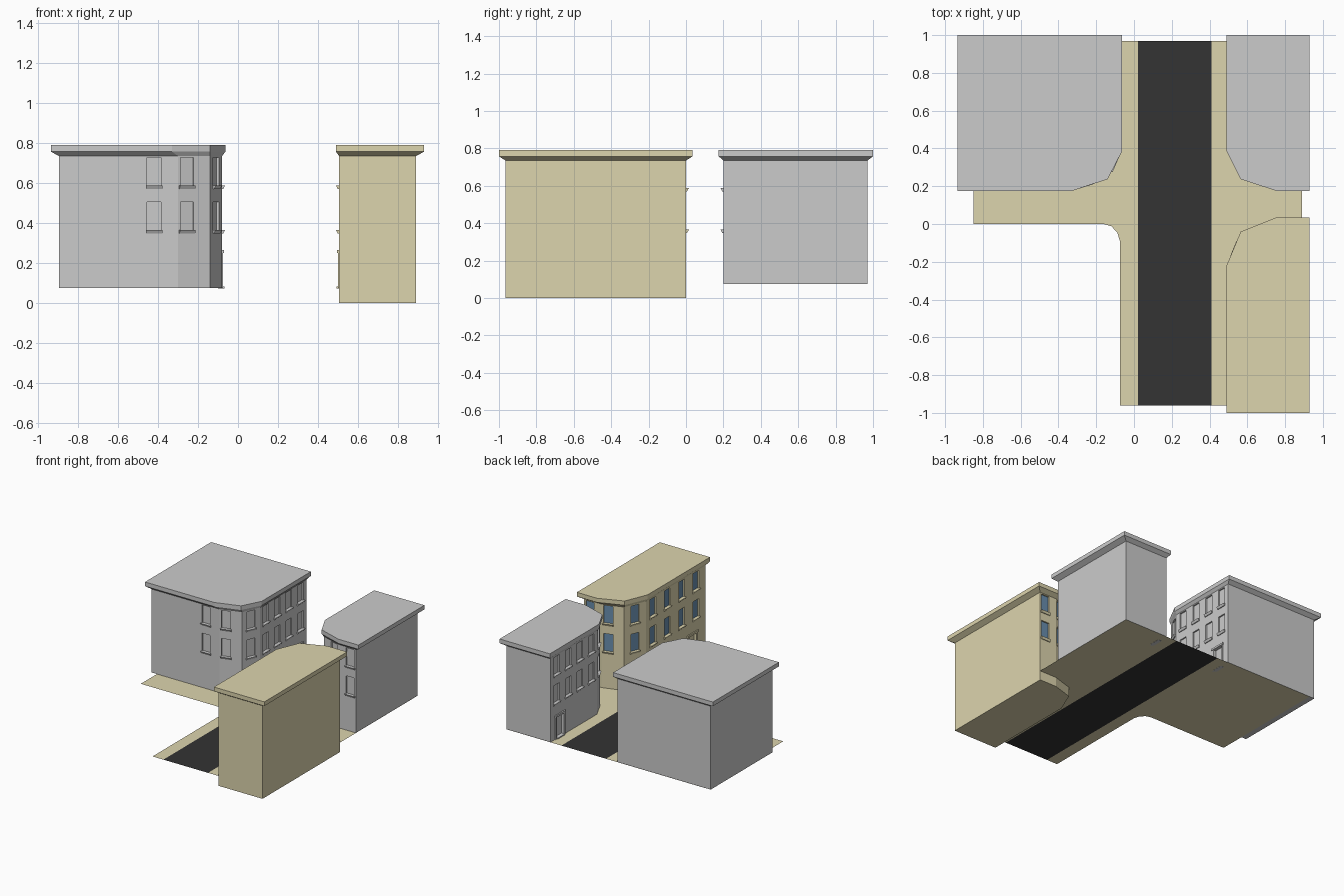
import bpy, bmesh
from mathutils import Vector

if "Cube" in bpy.data.objects:
    bpy.data.objects.remove(bpy.data.objects["Cube"])

GROUND = 0.075


def material(name, rgb):
    m = bpy.data.materials.new(name)
    m.diffuse_color = (*rgb, 1)
    m.use_nodes = True
    m.node_tree.nodes["Principled BSDF"].inputs["Base Color"].default_value = m.diffuse_color
    return m


CREAM = material("cream", (0.72, 0.66, 0.42))
ASPHALT = material("asphalt", (0.033, 0.033, 0.033))
GLASS = material("glass", (0.14, 0.27, 0.42))


def finish(bm, name, mat=None):
    bmesh.ops.recalc_face_normals(bm, faces=bm.faces)
    me = bpy.data.meshes.new(name)
    bm.to_mesh(me)
    bm.free()
    ob = bpy.data.objects.new(name, me)
    bpy.context.collection.objects.link(ob)
    if mat:
        me.materials.append(mat)
    return ob


def loft(name, levels, mat=None):
    """Closed solid through (outline, z) levels."""
    bm = bmesh.new()
    rings = [[bm.verts.new((x, y, z)) for x, y in pts] for pts, z in levels]
    n = len(rings[0])
    for a, b in zip(rings, rings[1:]):
        for i in range(n):
            j = (i + 1) % n
            bm.faces.new((a[i], a[j], b[j], b[i]))
    bm.faces.new(rings[0][::-1])
    bm.faces.new(rings[-1])
    return finish(bm, name, mat)


def flat(name, pts, mat):
    """Single upward-facing sheet at street level."""
    bm = bmesh.new()
    bm.faces.new([bm.verts.new((x, y, GROUND)) for x, y in pts])
    return finish(bm, name, mat)


def wall_box(bm, wall, t, width, inner, outer, z0, z1, taper=0.0):
    """Block at fraction t along a wall, from inner to outer depth; taper pulls the lower lip in."""
    p, q = Vector((*wall[0], 0)), Vector((*wall[1], 0))
    along = (q - p).normalized()
    out = Vector((along.y, -along.x, 0))
    c = p.lerp(q, t)
    vs = [bm.verts.new(c + along * (u * width / 2) + out * d + Vector((0, 0, z)))
          for z, o in ((z0, outer - taper), (z1, outer))
          for u, d in ((-1, inner), (1, inner), (1, o), (-1, o))]
    for f in ((3, 2, 1, 0), (4, 5, 6, 7), (0, 1, 5, 4), (1, 2, 6, 5), (2, 3, 7, 6), (3, 0, 4, 7)):
        bm.faces.new([vs[i] for i in f])


def building(name, walls, roof, base, openings, door, mat, glass):
    """openings: (wall index, fraction) per window column; door: the same for one doorway."""
    side = lambda i: (walls[i], walls[(i + 1) % len(walls)])
    body = loft(name + "_walls", [(walls, base), (walls, 0.74)], mat)
    loft(name + "_cornice", [(walls, 0.735), (roof, 0.757), (roof, 0.79)], mat)
    cut, panes, sills, frame, leaf = (bmesh.new() for _ in range(5))
    # Two storeys of recessed windows with tapered sills
    for i, t in openings:
        for z in (0.365, 0.587):
            wall_box(cut, side(i), t, 0.07, -0.013, 0.02, z, z + 0.14)
            wall_box(panes, side(i), t, 0.07, -0.015, -0.011, z, z + 0.14)
            wall_box(sills, side(i), t, 0.082, -0.004, 0.015, z - 0.017, z, 0.009)
    # Doorway with leaf, surround and threshold
    w, t = side(door[0]), door[1]
    length = (Vector(w[1]) - Vector(w[0])).length
    wall_box(cut, w, t, 0.09, -0.02, 0.02, GROUND + 0.008, 0.25)
    wall_box(leaf, w, t, 0.09, -0.022, -0.017, GROUND + 0.008, 0.25)
    for s in (-1, 1):
        wall_box(frame, w, t + s * 0.052 / length, 0.014, -0.004, 0.006, GROUND, 0.25)
    wall_box(frame, w, t, 0.13, -0.004, 0.01, 0.25, 0.265)
    wall_box(frame, w, t, 0.09, -0.02, 0.012, GROUND - 0.001, GROUND + 0.008)

    cutter = finish(cut, name + "_cutter")
    cutter.hide_render = True
    mod = body.modifiers.new("openings", "BOOLEAN")
    mod.operation, mod.solver, mod.object = "DIFFERENCE", "EXACT", cutter
    bpy.context.view_layer.objects.active = body
    bpy.ops.object.modifier_apply(modifier=mod.name)
    bpy.data.objects.remove(cutter)
    finish(panes, name + "_window_panes", glass)
    finish(sills, name + "_window_sills", mat)
    finish(frame, name + "_door_frame", mat)
    finish(leaf, name + "_door", mat)


# Left corner block
building("left_block",
         [(-0.895, 0.2), (-0.3, 0.2), (-0.14, 0.25), (-0.08, 0.39), (-0.08, 0.97), (-0.895, 0.97)],
         [(-0.935, 0.175), (-0.33, 0.175), (-0.14, 0.237), (-0.063, 0.385), (-0.063, 1), (-0.935, 1)],
         GROUND + 0.001,
         [(0, 0.8), (1, 0.28), (2, 0.5)] + [(3, k) for k in (0.12, 0.37, 0.62, 0.87)],
         (3, 0.8), None, None)

# Right rear corner block
building("right_rear_block",
         [(0.89, 0.97), (0.505, 0.97), (0.505, 0.39), (0.575, 0.25), (0.74, 0.2), (0.89, 0.2)],
         [(0.93, 1), (0.49, 1), (0.49, 0.385), (0.565, 0.237), (0.755, 0.175), (0.93, 0.175)],
         GROUND + 0.001,
         [(4, 0.67), (3, 0.7), (2, 0.5)] + [(1, k) for k in (0.13, 0.38, 0.63, 0.88)],
         (1, 0.2), None, None)

# Right front cream block, reaching below street level
building("right_front_block",
         [(0.89, -0.965), (0.89, 0), (0.74, 0), (0.575, -0.05), (0.505, -0.22), (0.505, -0.965)],
         [(0.93, -1), (0.93, 0.035), (0.755, 0.035), (0.565, -0.04), (0.49, -0.22), (0.49, -1)],
         0.0,
         [(1, 0.33), (2, 0.3), (3, 0.5)] + [(4, k) for k in (0.12, 0.36, 0.6, 0.84)],
         (4, 0.78), CREAM, GLASS)

# Street sheets: pavements either side of the road
flat("left_pavement", [(-0.85, 0), (-0.16, 0), (-0.12, -0.012), (-0.088, -0.045), (-0.075, -0.09),
                       (-0.075, -0.96), (0.02, -0.96), (0.02, 0.97), (-0.85, 0.97)], CREAM)
flat("right_pavement", [(0.41, -0.96), (0.89, -0.96), (0.89, 0.97), (0.41, 0.97)], CREAM)
flat("road", [(0.02, -0.96), (0.41, -0.96), (0.41, 0.97), (0.02, 0.97)], ASPHALT)
